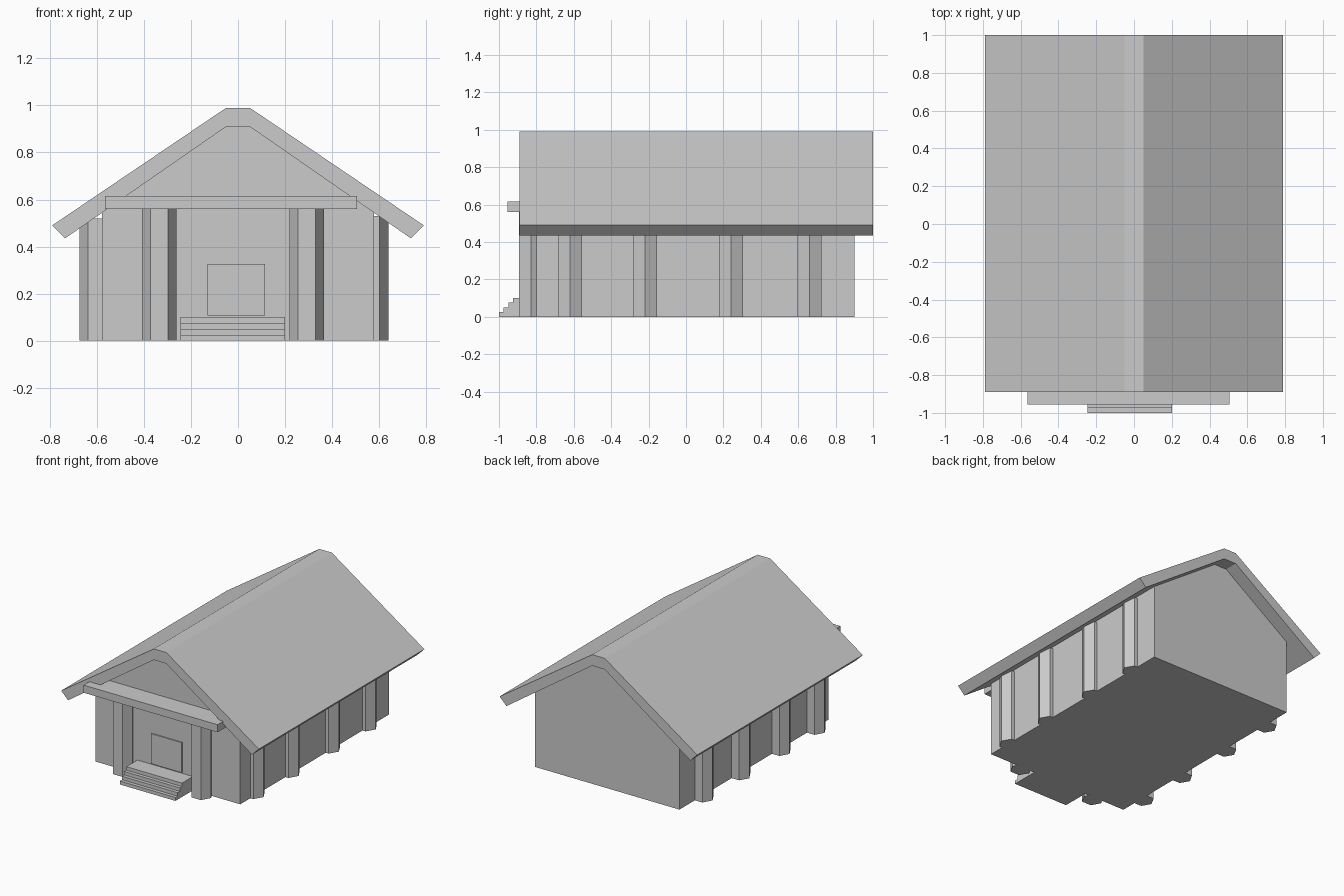
import bpy, math

if "Cube" in bpy.data.objects:
    bpy.data.objects.remove(bpy.data.objects["Cube"], do_unlink=True)

GREY = (0.6, 0.6, 0.6, 1)
grey = bpy.data.materials.new("plain grey")
grey.use_nodes = True
grey.diffuse_color = GREY
grey.node_tree.nodes["Principled BSDF"].inputs["Base Color"].default_value = GREY


def prism(name, outline, start, end, place):
    """Extrude a 2D outline from start to end; place maps (u, v, t) to x, y, z."""
    n = len(outline)
    verts = [place(u, v, t) for t in (start, end) for u, v in outline]
    faces = [tuple(range(n)), tuple(range(n, 2 * n))]
    faces += [(i, (i + 1) % n, (i + 1) % n + n, i + n) for i in range(n)]
    mesh = bpy.data.meshes.new(name)
    mesh.from_pydata(verts, [], faces)
    mesh.materials.append(grey)
    obj = bpy.data.objects.new(name, mesh)
    bpy.context.collection.objects.link(obj)
    # Make all normals point outwards
    bpy.context.view_layer.objects.active = obj
    obj.select_set(True)
    bpy.ops.object.mode_set(mode='EDIT')
    bpy.ops.mesh.select_all(action='SELECT')
    bpy.ops.mesh.normals_make_consistent(inside=False)
    bpy.ops.object.mode_set(mode='OBJECT')
    obj.select_set(False)
    return obj


def along_y(u, v, t):
    return (u, t, v)


def along_x(u, v, t):
    return (t, u, v)


def upright(u, v, t):
    return (u, v, t)


def box(name, x0, x1, y0, y1, z0, z1):
    return prism(name, [(x0, y0), (x1, y0), (x1, y1), (x0, y1)], z0, z1, upright)


def column(name, x, y, height, radius=0.074):
    ring = [(x + radius * math.cos(k * math.pi / 3),
             y + radius * math.sin(k * math.pi / 3)) for k in range(6)]
    return prism(name, ring, 0, height, upright)


def mirrored(half):
    """Complete a symmetric outline from its +x half."""
    return half + [(-x, z) for x, z in reversed(half)]


# Hall with gable ends
prism("hall_body", mirrored([(0.578, 0), (0.578, 0.55), (0.05, 0.915)]),
      -0.80, 0.90, along_y)

# Thick gabled roof with a flat ridge
outer = [(-0.05, 0.99), (0.05, 0.99), (0.79, 0.49), (0.735, 0.435), (0.05, 0.91)]
prism("roof", outer + [(-0.05, 0.91), (-0.735, 0.435), (-0.79, 0.49)],
      -0.89, 1.0, along_y)

# Hexagonal columns along both sides
for i, y in enumerate((-0.62, -0.22, 0.24, 0.66)):
    column(f"left_column_{i + 1}", 0.565, y, 0.53)
    column(f"right_column_{i + 1}", -0.60, y, 0.52)

# Porch columns and the beam they carry
column("porch_column_right", -0.335, -0.83, 0.57)
column("porch_column_left", 0.292, -0.83, 0.57)
box("porch_beam", -0.565, 0.505, -0.955, -0.78, 0.56, 0.615)

# Entrance steps
steps = [(-0.79, 0)]
for k in range(4):
    y = -1.0 + 0.025 * k
    steps += [(y, 0.025 * k), (y, 0.025 * (k + 1))]
steps.append((-0.79, 0.1))
prism("entrance_steps", steps, -0.245, 0.20, along_x)

# Door panel
box("door_panel", -0.13, 0.115, -0.809, -0.79, 0.108, 0.325)
